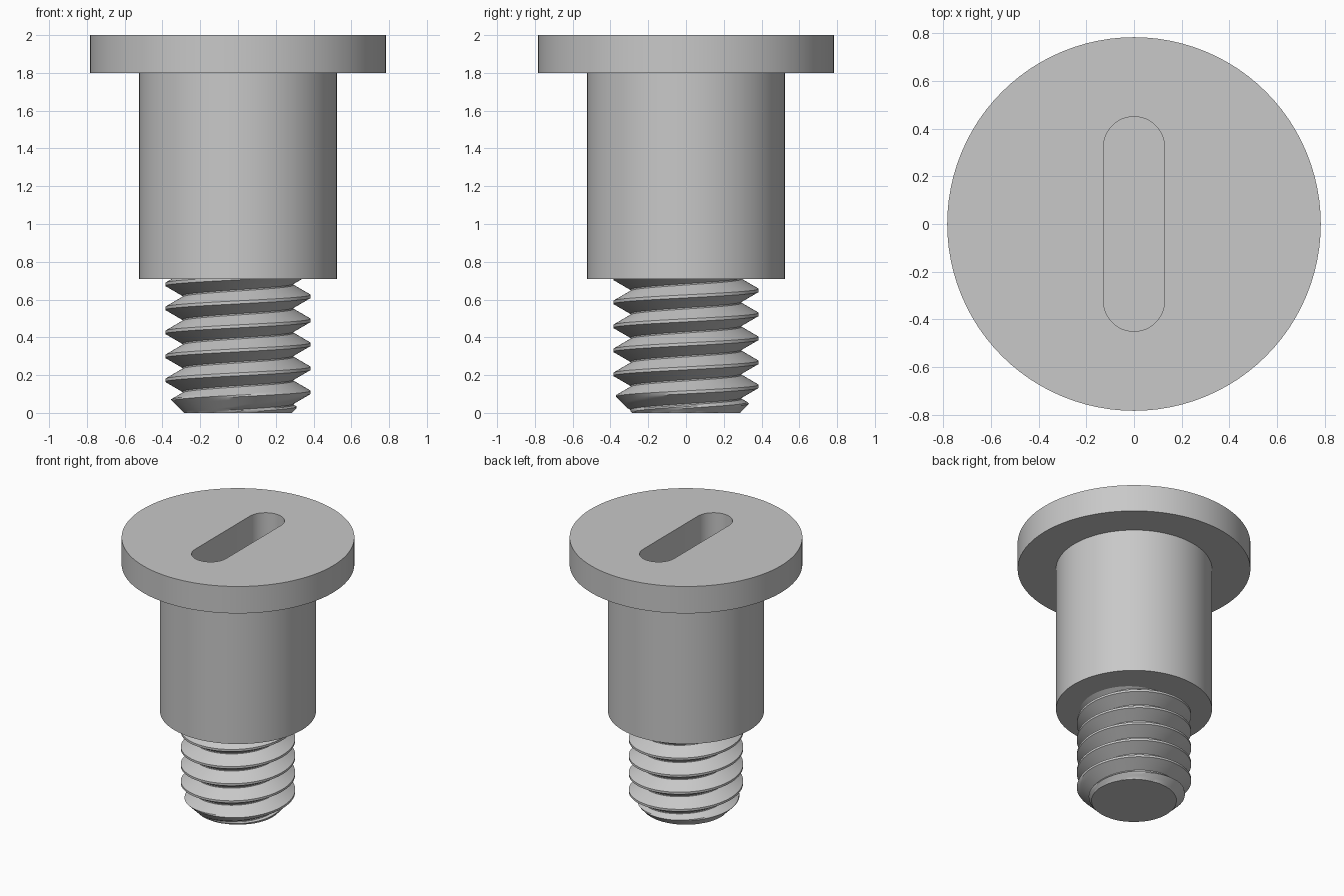
import bpy, bmesh, math
from mathutils import Vector

cube = bpy.data.objects.get("Cube")
if cube:
    bpy.data.objects.remove(cube, do_unlink=True)

GREY = (0.58, 0.58, 0.58, 1)
steel = bpy.data.materials.new("grey_steel")
steel.use_nodes = True
steel.diffuse_color = GREY
steel.node_tree.nodes["Principled BSDF"].inputs["Base Color"].default_value = GREY

SEGMENTS = 96


def make_object(name, bm):
    bmesh.ops.recalc_face_normals(bm, faces=bm.faces[:])
    mesh = bpy.data.meshes.new(name)
    bm.to_mesh(mesh)
    bm.free()
    mesh.materials.append(steel)
    obj = bpy.data.objects.new(name, mesh)
    bpy.context.collection.objects.link(obj)
    return obj


def activate(obj):
    bpy.ops.object.select_all(action='DESELECT')
    obj.select_set(True)
    bpy.context.view_layer.objects.active = obj


# Shoulder and head, turned from one profile
bm = bmesh.new()
profile = [(0.525, 0.71), (0.525, 1.8), (0.783, 1.8), (0.783, 2.0)]
rings = []
for r, z in profile:
    rings.append([bm.verts.new((r * math.cos(a), r * math.sin(a), z))
                  for a in (math.tau * i / SEGMENTS for i in range(SEGMENTS))])
for low, high in zip(rings, rings[1:]):
    for i in range(SEGMENTS):
        j = (i + 1) % SEGMENTS
        bm.faces.new((low[i], low[j], high[j], high[i]))
bm.faces.new(rings[0])
bm.faces.new(rings[-1])
body = make_object("head_and_shoulder", bm)

# Round-ended driver slot cut into the head
bm = bmesh.new()
half_width, end_centre, floor = 0.128, 0.322, 1.76
outline = []
for side in (1, -1):
    for i in range(25):
        a = math.pi * i / 24
        outline.append(bm.verts.new((side * half_width * math.cos(a),
                                     side * (end_centre + half_width * math.sin(a)), floor)))
base = bm.faces.new(outline)
top = bmesh.ops.extrude_face_region(bm, geom=[base])
bmesh.ops.translate(bm, vec=Vector((0, 0, 0.5)),
                    verts=[v for v in top["geom"] if isinstance(v, bmesh.types.BMVert)])
cutter = make_object("slot_cutter", bm)
cutter.hide_render = True
slot = body.modifiers.new("slot", 'BOOLEAN')
slot.operation = 'DIFFERENCE'
slot.solver = 'EXACT'
slot.object = cutter
activate(body)
bpy.ops.object.modifier_apply(modifier="slot")
bpy.data.objects.remove(cutter, do_unlink=True)

# Helical thread with a chamfered tip
PITCH, ROOT, CREST = 0.127, 0.295, 0.385
FLANK_STEPS = 6
tooth = []
for side in (-1, 1):
    for s in range(FLANK_STEPS + 1):
        t = s / FLANK_STEPS if side < 0 else 1 - s / FLANK_STEPS
        tooth.append((side * (0.060 - 0.052 * t), ROOT + (CREST - ROOT) * t))
rows = [(turn * PITCH + dz, r) for turn in range(-2, 8) for dz, r in tooth]

bm = bmesh.new()
columns = []
for i in range(SEGMENTS + 1):
    a = math.tau * i / SEGMENTS
    column = []
    for dz, r in rows:
        z = -0.018 + dz + PITCH * i / SEGMENTS
        r = min(r, 0.285 + max(z, 0))
        column.append(bm.verts.new((r * math.cos(a), r * math.sin(a), z)))
    columns.append(column)
for left, right in zip(columns, columns[1:]):
    for k in range(len(rows) - 1):
        bm.faces.new((left[k], right[k], right[k + 1], left[k + 1]))
bmesh.ops.remove_doubles(bm, verts=bm.verts[:], dist=0.0002)
for height, direction in ((0, -1), (0.72, 1)):
    bmesh.ops.bisect_plane(bm, geom=bm.verts[:] + bm.edges[:] + bm.faces[:],
                           plane_co=(0, 0, height), plane_no=(0, 0, direction),
                           clear_outer=True)
    rim = [e for e in bm.edges if e.is_boundary
           and all(abs(v.co.z - height) < 0.0005 for v in e.verts)]
    bmesh.ops.holes_fill(bm, edges=rim, sides=0)
thread = make_object("threaded_shaft", bm)

for obj in (body, thread):
    activate(obj)
    bpy.ops.object.shade_smooth_by_angle(angle=math.radians(30))
